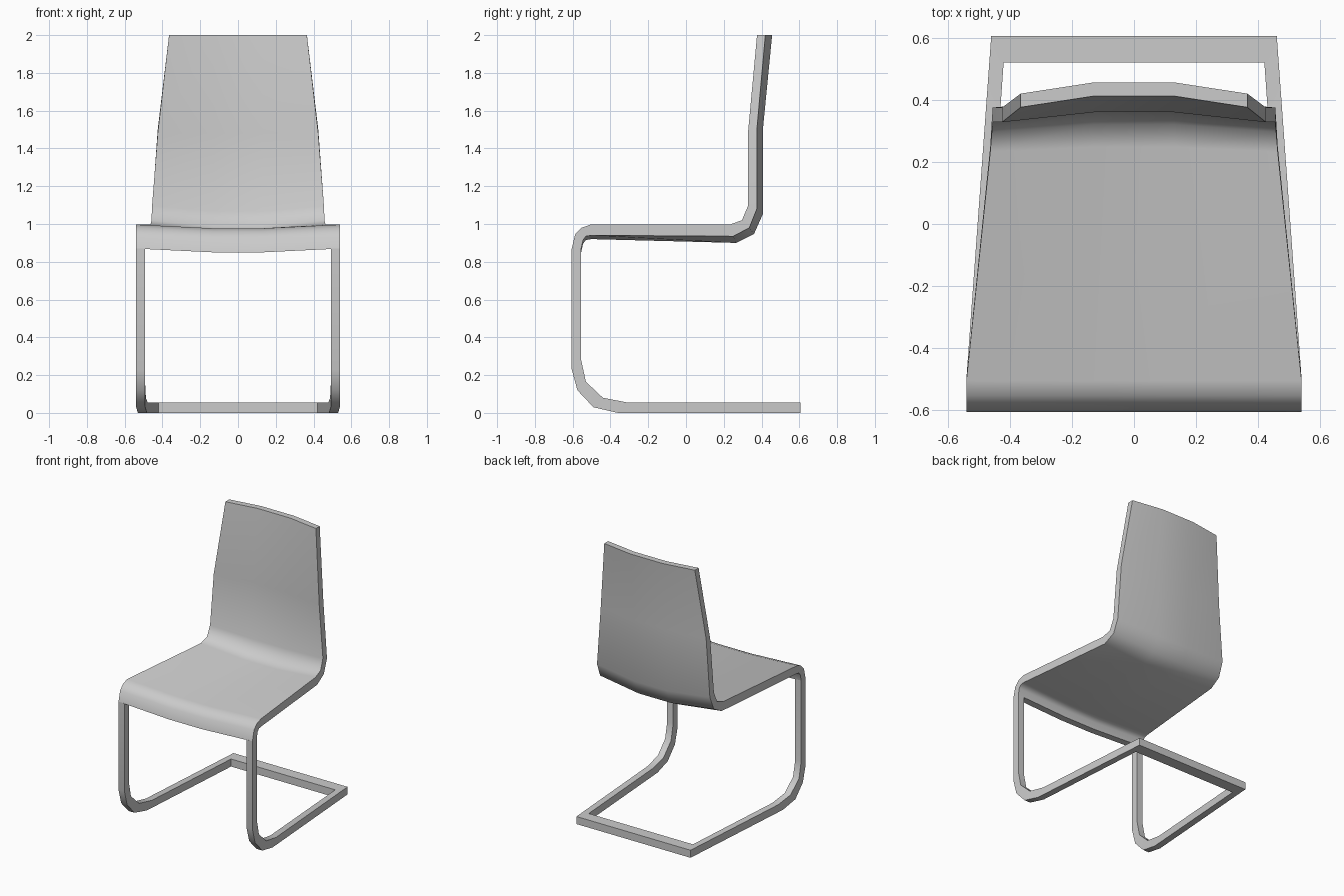
import bpy
import bmesh
import math

default = bpy.data.objects.get("Cube")
if default:
    bpy.data.objects.remove(default, do_unlink=True)

grey = bpy.data.materials.new("light grey")
grey.use_nodes = True
colour = (0.6, 0.6, 0.6, 1)
grey.diffuse_color = colour
grey.node_tree.nodes["Principled BSDF"].inputs["Base Color"].default_value = colour


def loft(name, rings):
    """Skin closed rings of points into one solid with capped ends."""
    bm = bmesh.new()
    loops = [[bm.verts.new(p) for p in ring] for ring in rings]
    for a, b in zip(loops, loops[1:]):
        for i in range(len(a)):
            j = (i + 1) % len(a)
            bm.faces.new((a[i], a[j], b[j], b[i]))
    bm.faces.new(loops[0])
    bm.faces.new(loops[-1])
    bmesh.ops.recalc_face_normals(bm, faces=bm.faces[:])
    mesh = bpy.data.meshes.new(name)
    bm.to_mesh(mesh)
    bm.free()
    mesh.materials.append(grey)
    obj = bpy.data.objects.new(name, mesh)
    bpy.context.collection.objects.link(obj)
    bpy.ops.object.select_all(action="DESELECT")
    obj.select_set(True)
    bpy.context.view_layer.objects.active = obj
    bpy.ops.object.shade_smooth_by_angle(angle=math.radians(50))


# Seat and back: upper (y, z), lower (y, z), half width, dip in the middle (y, z)
shell = [
    ((-0.605, 0.87), (-0.555, 0.87), 0.54, (0, -0.02)),
    ((-0.587, 0.945), (-0.545, 0.915), 0.54, (0, -0.02)),
    ((-0.553, 0.98), (-0.53, 0.935), 0.54, (0, -0.02)),
    ((-0.505, 0.997), (-0.5, 0.94), 0.54, (0, -0.02)),
    ((0.233, 0.997), (0.25, 0.935), 0.463, (0.015, -0.035)),
    ((0.296, 1.02), (0.335, 0.98), 0.458, (0.025, -0.033)),
    ((0.328, 1.095), (0.375, 1.08), 0.455, (0.032, -0.027)),
    ((0.328, 1.48), (0.375, 1.5), 0.425, (0.032, 0)),
    ((0.376, 2.0), (0.42, 2.0), 0.365, (0.036, 0)),
]
rings = []
for top, low, w, dip in shell:
    columns = ((-w, 0), (-0.13, 1), (0.13, 1), (w, 0))
    ring = [(x, top[0] + d * dip[0], top[1] + d * dip[1]) for x, d in columns]
    ring += [(x, low[0] + d * dip[0], low[1] + d * dip[1]) for x, d in reversed(columns)]
    rings.append(ring)
loft("seat_shell", rings)

# Cantilever frame: outer and inner (y, z) along one leg to the rear corner
leg = [
    ((-0.605, 0.87), (-0.555, 0.87)),
    ((-0.605, 0.23), (-0.555, 0.28)),
    ((-0.575, 0.12), (-0.53, 0.165)),
    ((-0.49, 0.03), (-0.44, 0.08)),
    ((-0.36, 0), (-0.31, 0.055)),
]


def rail_x(y):
    return 0.54 - 0.072 * max(0, y + 0.5)


side = []
for (yo, zo), (yi, zi) in leg:
    xo, xi = rail_x(yo), rail_x(yi)
    side.append([(xo, yo, zo), (xi, yi, zi), (xi - 0.048, yi, zi), (xo - 0.048, yo, zo)])
# Mitred rear corner
side.append([(0.46, 0.605, 0), (0.46, 0.605, 0.055), (0.42, 0.52, 0.055), (0.42, 0.52, 0)])
mirrored = [[(-x, y, z) for x, y, z in ring] for ring in reversed(side)]
loft("leg_frame", side + mirrored)
